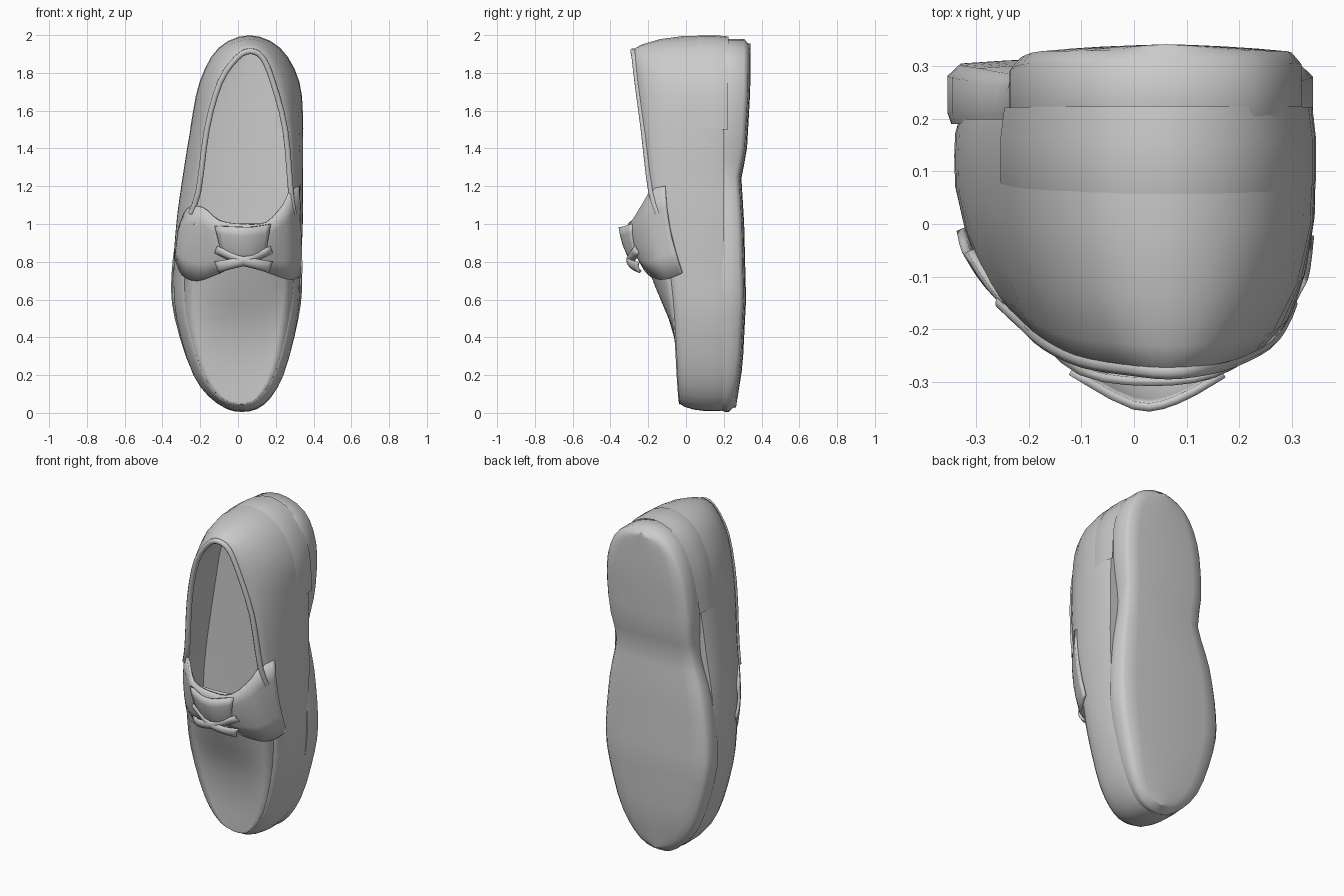
import bpy, bmesh, math
from mathutils import Vector

if "Cube" in bpy.data.objects:
    bpy.data.objects.remove(bpy.data.objects["Cube"])

K = 3            # samples per station
N = 20 * K       # samples round the shoe; 0 = toe, N/2 = heel


def interp(pts, v):
    for (a, b), (c, d) in zip(pts, pts[1:]):
        if v <= c:
            return b + (d - b) * max(0, (v - a) / (c - a))
    return pts[-1][1]


def spline(ctrl, closed=True, k=K):
    """Catmull-Rom sampling of points."""
    n, out = len(ctrl), []
    get = (lambda i: ctrl[i % n]) if closed else (lambda i: ctrl[min(max(i, 0), n - 1)])
    for i in range(n if closed else n - 1):
        a, b, c, d = (Vector(get(i + j)) for j in (-1, 0, 1, 2))
        for s in range(k):
            t = s / k
            out.append(0.5 * (2 * b + (c - a) * t + (2 * a - 5 * b + 4 * c - d) * t * t
                              + (3 * b - a - 3 * c + d) * t ** 3))
    return out if closed else out + [Vector(ctrl[-1])]


def loop(rows):
    """Right/left station rows (right x, left x, z, y) -> closed smooth ring."""
    right = [(r[0], r[3], r[2]) for r in rows]
    left = [(r[1], r[3], r[2]) for r in rows[1:-1]]
    return spline(right + left[::-1])


def inset(ring, s, y=None):
    out = []
    for i, p in enumerate(ring):
        cx = (p.x + ring[-i % N].x) / 2
        out.append(Vector((cx + (p.x - cx) * s, p.y if y is None else y,
                           1 + (p.z - 1) * (1 - (1 - s) * 0.35))))
    return out


def across(ring, i0, i1, m, depth):
    """Rows joining the right half of a ring to its left half."""
    rows = []
    for i in range(i0, i1 + 1):
        a, b = ring[i], ring[-i % N]
        rows.append([])
        for j in range(m + 1):
            p = a.lerp(b, j / m)
            p.y = depth(p, 2 * j / m - 1)
            rows[-1].append(p)
    return rows


def build(name, patches, thick=0, angle=45):
    """patches: list of (rows, closed)."""
    bm = bmesh.new()
    for rows, closed in patches:
        vs = [[bm.verts.new(p) for p in r] for r in rows]
        m = len(rows[0])
        for a, b in zip(vs, vs[1:]):
            for j in range(m if closed else m - 1):
                bm.faces.new((a[j], a[(j + 1) % m], b[(j + 1) % m], b[j]))
    bmesh.ops.remove_doubles(bm, verts=bm.verts, dist=0.0005)
    bmesh.ops.recalc_face_normals(bm, faces=bm.faces)
    me = bpy.data.meshes.new(name)
    bm.to_mesh(me)
    bm.free()
    ob = bpy.data.objects.new(name, me)
    bpy.context.collection.objects.link(ob)
    if thick:
        mod = ob.modifiers.new("thickness", 'SOLIDIFY')
        mod.thickness, mod.offset = thick, 0
    bpy.ops.object.select_all(action='DESELECT')
    ob.select_set(True)
    bpy.context.view_layer.objects.active = ob
    bpy.ops.object.shade_smooth_by_angle(angle=math.radians(angle))
    return ob


# Upper stations toe to heel: widest outline, then top edge (apron seam / collar)
outline = loop([(.02, .02, .01, 0), (.14, -.11, .05, 0), (.24, -.235, .2, 0), (.315, -.325, .5, 0),
                (.33, -.34, .75, 0), (.342, -.325, 1, 0), (.342, -.295, 1.22, 0), (.342, -.25, 1.5, 0),
                (.322, -.2, 1.75, 0), (.22, -.1, 1.93, 0), (.06, .06, 1.995, 0)])
top = loop([(.02, .02, .05, -.03), (.11, -.09, .08, -.035), (.20, -.19, .22, -.045),
            (.27, -.27, .5, -.06), (.295, -.28, .75, -.085), (.30, -.265, 1, -.13),
            (.28, -.21, 1.17, -.185), (.25, -.165, 1.5, -.225), (.185, -.095, 1.75, -.258),
            (.13, -.005, 1.88, -.273), (.065, .065, 1.915, -.28)])


def wall(f, g, grow=0):
    """Ring part-way from outline to top edge; the left side leans in more."""
    ring = []
    for i, (o, t) in enumerate(zip(inset(outline, 1 + grow), top)):
        lean = .45 * f * (1 - f) * max(0, -math.sin(2 * math.pi * i / N))
        h = f + lean
        ring.append(Vector((o.x + (t.x - o.x) * h, .2 + (t.y - .2) * g, o.z + (t.z - o.z) * f)))
    return ring


# Upper side wall and underside
prof = [(.1, .0), (0, .1), (-.02, .25), (0, .45), (.2, .7), (.55, .9), (.85, .99), (1, 1)]
base = wall(*prof[0])
build("upper_wall", [([wall(*p) for p in prof], True),
                     (across(base, 0, N // 2, 6, lambda p, t: .2), False)])

# Vamp over the toes, rising to the instep
crest = [(0, -.03), (.25, -.035), (.45, -.065), (.7, -.17), (.9, -.24), (1, -.275)]
build("vamp", [(across(top, 0, 5 * K, 12, lambda p, t: p.y + (interp(crest, p.z) - p.y)
                       * (1 - abs(t) ** 2.4)), False)], thick=.012)

# Lining and insole, one smooth hollow
foot = inset(outline, .84, .075)
span = range(4 * K, N - 4 * K + 1)
lining = [[top[i].lerp(foot[i], f) + Vector((0, .02 * math.sin(math.pi * f), 0)) for i in span]
          for f in (0, .1, .4, .75, 1)]
build("lining_and_insole", [(lining, False),
                            (across(foot, 4 * K, N // 2, 8, lambda p, t: .1 - .025 * t * t), False)],
      angle=70)

# Rolled collar edge
cu = bpy.data.curves.new("collar_edge", 'CURVE')
cu.dimensions, cu.bevel_depth, cu.bevel_resolution = '3D', .016, 2
rim = [top[i] for i in range(5 * K + 1, N - 5 * K)]
sp = cu.splines.new('POLY')
sp.points.add(len(rim) - 1)
for q, p in zip(sp.points, rim):
    q.co = (*p, 1)
bpy.context.collection.objects.link(bpy.data.objects.new("collar_edge", cu))

# Heel counter band
span = range(7 * K, N - 7 * K + 1)
band = [wall(f, g, e) for f, g, e in ((.03, -.05, .0), (0, .08, .012), (0, .28, .012), (.03, .36, -.02))]
build("heel_counter", [([[r[i] for i in span] for r in band], False)])

# Sole with narrow waist and raised heel
sole = loop([(.02, .02, .005, 0), (.14, -.1, .045, 0), (.24, -.235, .2, 0), (.32, -.335, .5, 0),
             (.34, -.353, .72, 0), (.32, -.315, 1, 0), (.285, -.24, 1.25, 0), (.315, -.235, 1.5, 0),
             (.31, -.195, 1.75, 0), (.23, -.1, 1.92, 0), (.06, .06, 1.98, 0)])
tread = [(0, .26), (.25, .3), (.6, .318), (1, .308), (1.25, .293), (1.38, .322), (1.7, .34), (2, .342)]


def low(ring, d):
    return [Vector((p.x, interp(tread, p.z) - d, p.z)) for p in ring]


bottom = low(inset(sole, .93), .012)
build("sole", [([inset(sole, .9, .195), inset(sole, .98, .19), inset(sole, 1, .21),
                 low(sole, .035), bottom], True),
               (across(bottom, 0, N // 2, 8, lambda p, t: interp(tread, p.z) - .012 * t * t), False)],
      angle=60)


def ribbon(name, edge_a, edge_b, bulge=0, thick=.016, m=4):
    """Strip between two smooth edges, bulging to the front."""
    a, b = spline(edge_a, False), spline(edge_b, False)
    rows = [[p.lerp(q, j / m) - Vector((0, bulge * math.sin(math.pi * j / m), 0))
             for j in range(m + 1)] for p, q in zip(a, b)]
    return build(name, [(rows, False)], thick)


# Strap across the instep
ribbon("instep_strap",
       [(-.33, -.01, .82), (-.29, -.07, .73), (-.21, -.135, .70), (-.1, -.2, .74), (.03, -.225, .79),
        (.14, -.21, .75), (.25, -.15, .71), (.3, -.095, .71), (.335, -.02, .74)],
       [(-.31, -.05, .98), (-.265, -.12, 1.08), (-.19, -.2, 1.09), (-.1, -.28, 1.02), (.03, -.3, 1.0),
        (.15, -.285, 1.01), (.24, -.23, 1.1), (.28, -.18, 1.18), (.32, -.11, 1.2)], .02)

# Bow: folded centre tab, crossed ends and side folds
ribbon("bow_tab", [(-.12, -.28, .99), (.0, -.345, .985), (.08, -.335, .985), (.17, -.285, 1.0)],
       [(-.08, -.25, .83), (.0, -.28, .8), (.08, -.28, .8), (.14, -.25, .83)], .012)
for s, n in ((-1, "left"), (1, "right")):
    pts = lambda *ps: [(.03 + s * x, y, z) for x, y, z in ps]
    ribbon("bow_end_" + n,
           pts((-.14, -.265, .88), (-.02, -.3, .83), (.08, -.29, .81), (.15, -.25, .8)),
           pts((-.15, -.245, .85), (-.02, -.29, .79), (.07, -.28, .765), (.13, -.24, .745)), .012)
    ribbon("bow_fold_" + n, pts((.08, -.285, .99), (.14, -.255, 1.0), (.22, -.19, 1.06)),
           pts((.06, -.265, .82), (.13, -.23, .82), (.21, -.17, .8)), .02, .01)
